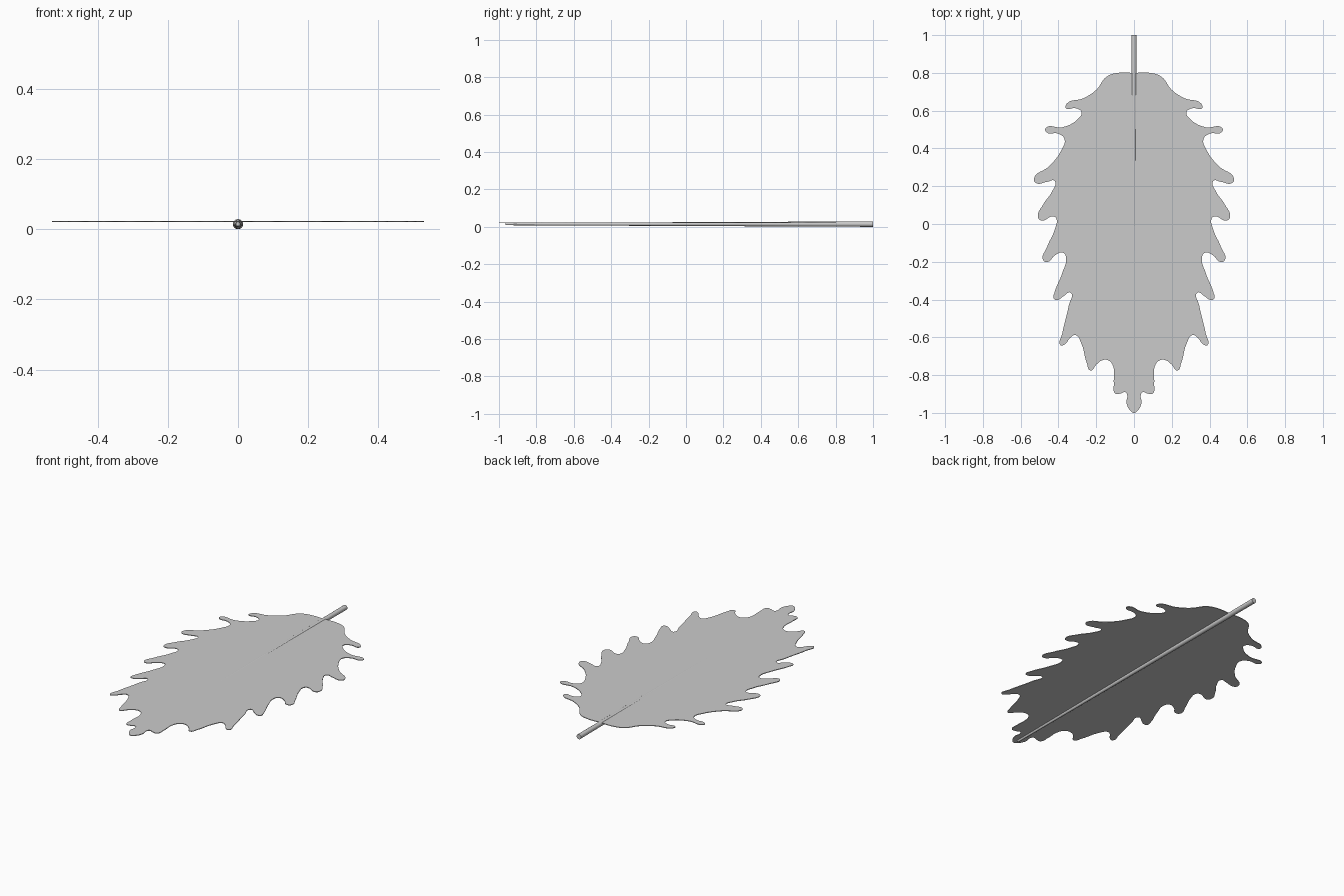
import bpy, math

if "Cube" in bpy.data.objects:
    bpy.data.objects.remove(bpy.data.objects["Cube"])

# Right half of the blade outline, from the stalk end down to the tip
half = [(0, .80), (.085, .80), (.145, .78), (.20, .71), (.27, .665),
        (.355, .638), (.36, .613), (.31, .613), (.278, .592), (.30, .553),
        (.38, .512), (.467, .508), (.465, .487), (.40, .478), (.368, .45),
        (.385, .39), (.45, .305), (.53, .24), (.52, .217), (.46, .223),
        (.42, .228), (.432, .175), (.48, .105), (.508, .035), (.49, .018),
        (.43, .04), (.412, .03), (.42, -.03), (.46, -.12), (.48, -.193),
        (.455, -.20), (.42, -.167), (.375, -.152), (.36, -.175), (.38, -.26),
        (.42, -.36), (.425, -.395), (.408, -.402), (.37, -.38), (.336, -.363),
        (.345, -.43), (.38, -.58), (.388, -.642), (.367, -.637), (.335, -.60),
        (.31, -.588), (.28, -.63), (.25, -.735), (.23, -.775), (.20, -.745),
        (.17, -.722), (.135, -.722), (.11, -.755), (.107, -.845), (.10, -.897),
        (.07, -.897), (.048, -.89), (.036, -.905), (.04, -.945), (.022, -.985),
        (0, -1)]
outline = half + [(-x, y) for x, y in half[-2:0:-1]]

# Leaf blade: thin filled sheet with a smooth outline
curve = bpy.data.curves.new("leaf_blade", 'CURVE')
curve.dimensions = '2D'
curve.fill_mode = 'BOTH'
curve.extrude = 0.0018
curve.resolution_u = 6
spline = curve.splines.new('BEZIER')
spline.bezier_points.add(len(outline) - 1)
for p, (x, y) in zip(spline.bezier_points, outline):
    p.co = (x, y, 0)
    p.handle_left_type = p.handle_right_type = 'AUTO'
spline.use_cyclic_u = True
blade = bpy.data.objects.new("leaf_blade", curve)
bpy.context.collection.objects.link(blade)
blade.location.z = 0.022
bpy.context.view_layer.objects.active = blade
blade.select_set(True)
bpy.ops.object.convert(target='MESH')
bpy.ops.object.shade_smooth_by_angle(angle=math.radians(30))
bpy.ops.object.select_all(action='DESELECT')

# Stem and midrib: one long tapered rod, thick end at +y
y0, y1, r = -0.965, 1.0, 0.0145
bpy.ops.mesh.primitive_cone_add(vertices=16, radius1=0.006, radius2=r, depth=y1 - y0,
                                location=(0, (y0 + y1) / 2, r),
                                rotation=(-math.pi / 2, 0, 0))
stem = bpy.context.object
stem.name = "stem"
bpy.ops.object.shade_smooth_by_angle(angle=math.radians(40))
